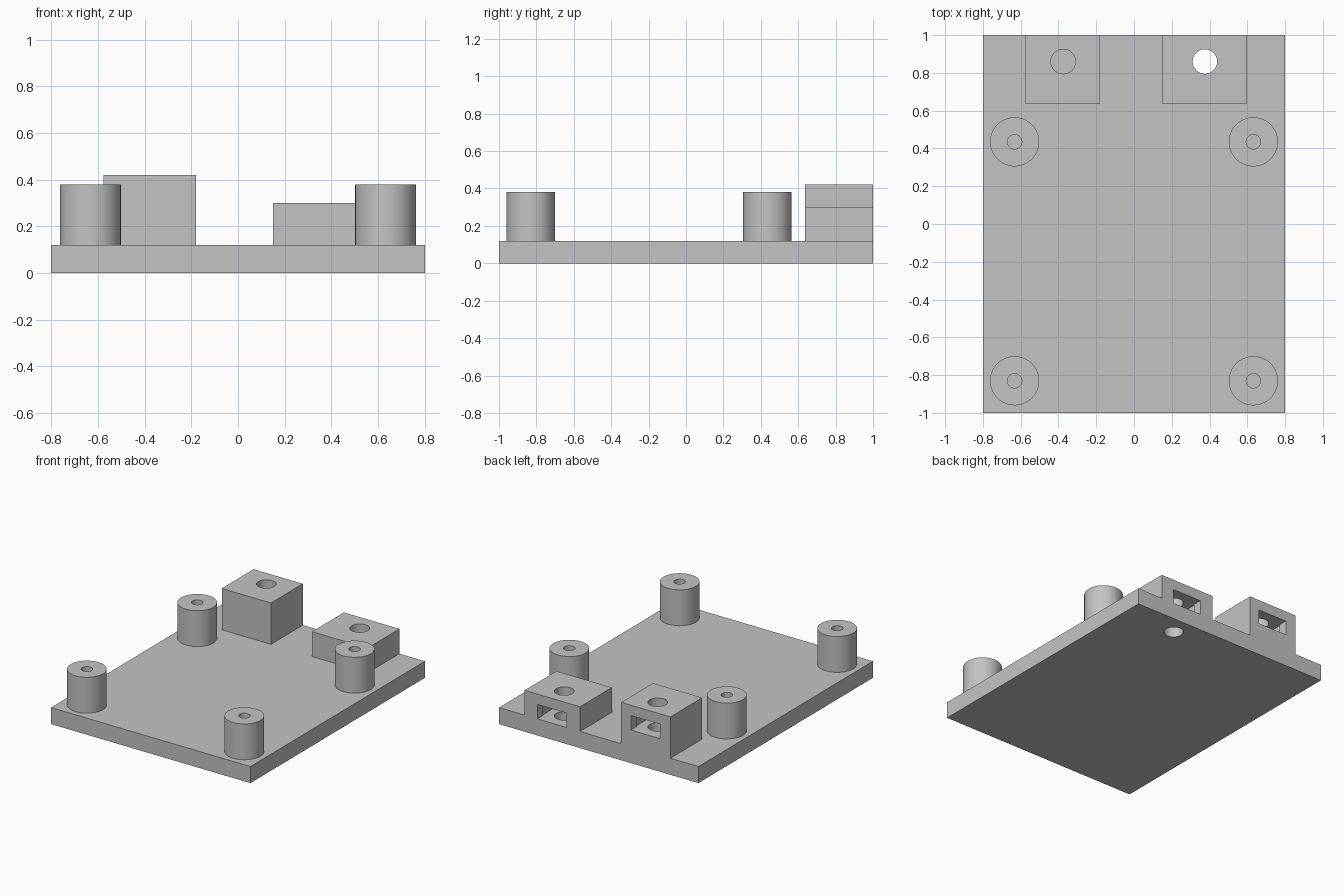
import bpy, bmesh, math

if "Cube" in bpy.data.objects:
    bpy.data.objects.remove(bpy.data.objects["Cube"])

grey = bpy.data.materials.new("plain grey")
grey.diffuse_color = (0.55, 0.55, 0.55, 1)
grey.use_nodes = True
grey.node_tree.nodes["Principled BSDF"].inputs["Base Color"].default_value = grey.diffuse_color


def prism(name, points, z0, z1):
    """Solid made by raising a flat outline from z0 to z1."""
    bm = bmesh.new()
    low = [bm.verts.new((x, y, z0)) for x, y in points]
    high = [bm.verts.new((x, y, z1)) for x, y in points]
    n = len(points)
    bm.faces.new(low[::-1])
    bm.faces.new(high)
    for i in range(n):
        j = (i + 1) % n
        bm.faces.new((low[i], low[j], high[j], high[i]))
    mesh = bpy.data.meshes.new(name)
    bm.to_mesh(mesh)
    bm.free()
    mesh.materials.append(grey)
    ob = bpy.data.objects.new(name, mesh)
    bpy.context.collection.objects.link(ob)
    return ob


def box(name, x0, x1, y0, y1, z0, z1):
    return prism(name, [(x0, y0), (x1, y0), (x1, y1), (x0, y1)], z0, z1)


def disc(name, x, y, r, z0, z1, sides=64, turn=0.0):
    angles = [turn + 2 * math.pi * i / sides for i in range(sides)]
    return prism(name, [(x + r * math.cos(a), y + r * math.sin(a)) for a in angles], z0, z1)


def combine(target, tool, operation):
    """Apply a boolean and discard the tool."""
    tool.hide_render = True
    mod = target.modifiers.new("boolean", 'BOOLEAN')
    mod.operation = operation
    mod.solver = 'EXACT'
    mod.object = tool
    bpy.context.view_layer.objects.active = target
    bpy.ops.object.modifier_apply(modifier=mod.name)
    bpy.data.objects.remove(tool)


# base plate
T = 0.12
plate = box("mounting_plate", -0.8, 0.8, -1, 1, 0, T)

# nut blocks on the back edge: x range, top, bottom of screw hole, slot floor
blocks = [(-0.575, -0.18, 0.42, T, 0.24, -0.375),
          (0.15, 0.595, 0.30, -0.1, 0.12, 0.375)]
for x0, x1, top, _, _, _ in blocks:
    combine(plate, box("nut_block", x0, x1, 0.635, 1, 0.05, top), 'UNION')

# four standoff posts with blind pilot holes
posts = [(sx * 0.632, y) for sx in (-1, 1) for y in (0.435, -0.83)]
for x, y in posts:
    combine(plate, disc("post", x, y, 0.13, 0.05, 0.38), 'UNION')
for x, y in posts:
    combine(plate, disc("pilot_hole", x, y, 0.038, T, 0.6, 48), 'DIFFERENCE')

# screw holes, hexagonal nut pockets and the slots leading to them
for x0, x1, top, bottom, floor, cx in blocks:
    combine(plate, disc("nut_pocket", cx, 0.86, 0.144, floor, floor + 0.105, 6, math.pi / 6), 'DIFFERENCE')
    combine(plate, box("nut_slot", cx - 0.117, cx + 0.117, 0.86, 1.1, floor, floor + 0.105), 'DIFFERENCE')
    combine(plate, disc("screw_hole", cx, 0.86, 0.065, bottom, 0.6), 'DIFFERENCE')

# smooth round walls, sharp corners
bpy.ops.object.select_all(action='DESELECT')
plate.select_set(True)
bpy.context.view_layer.objects.active = plate
bpy.ops.object.shade_smooth_by_angle(angle=math.radians(30))
